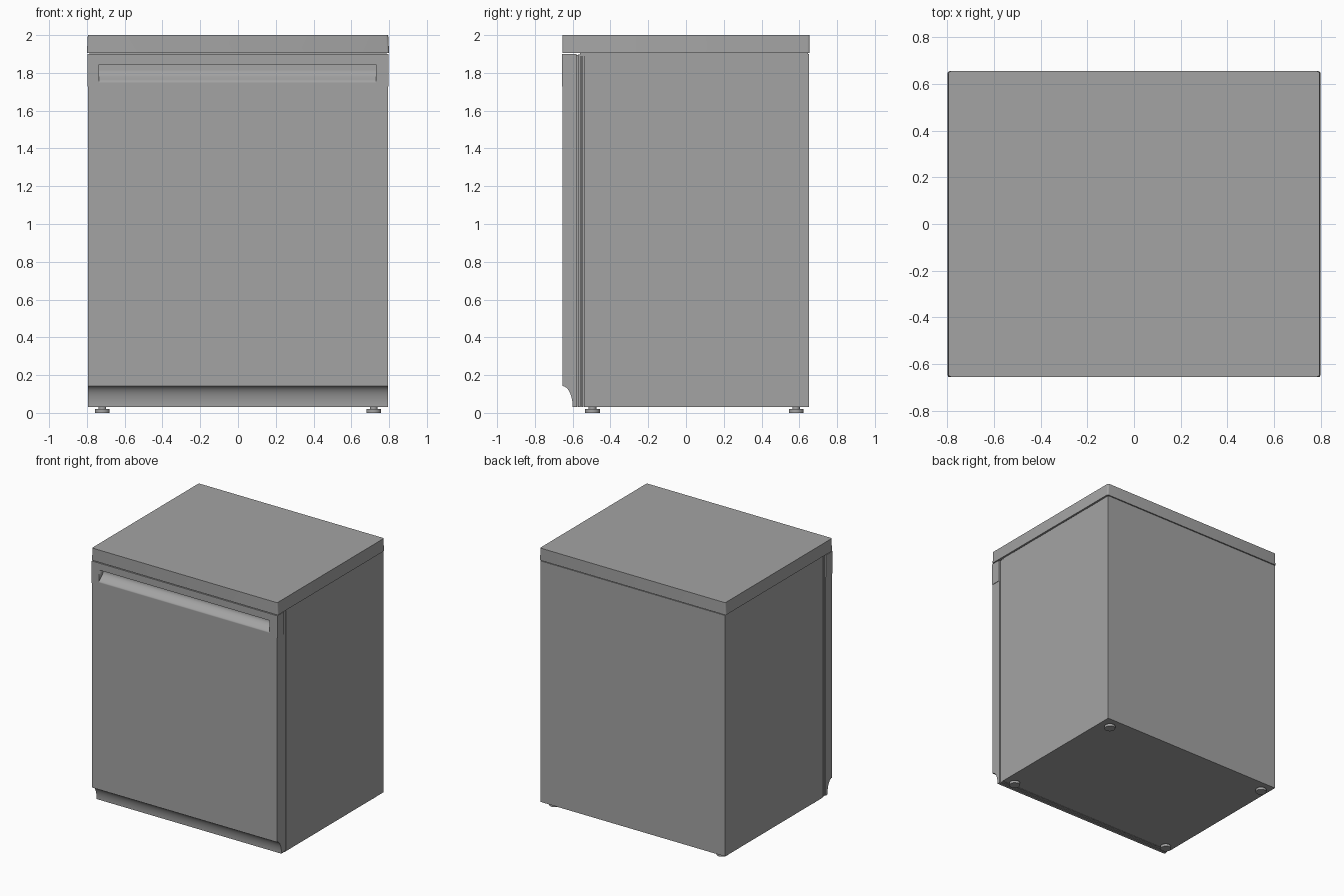
import bpy, bmesh, math

if "Cube" in bpy.data.objects:
    bpy.data.objects.remove(bpy.data.objects["Cube"])

# Dark grey painted finish shared by all parts
grey = bpy.data.materials.new("dark_grey")
grey.diffuse_color = (0.37, 0.37, 0.37, 1)
grey.use_nodes = True
grey.node_tree.nodes["Principled BSDF"].inputs["Base Color"].default_value = grey.diffuse_color


def finish(bm, name):
    bmesh.ops.recalc_face_normals(bm, faces=bm.faces)
    mesh = bpy.data.meshes.new(name)
    bm.to_mesh(mesh)
    bm.free()
    mesh.materials.append(grey)
    ob = bpy.data.objects.new(name, mesh)
    bpy.context.collection.objects.link(ob)
    bpy.ops.object.select_all(action='DESELECT')
    bpy.context.view_layer.objects.active = ob
    ob.select_set(True)
    bpy.ops.object.shade_smooth_by_angle(angle=math.radians(35))
    return ob


def prism(name, profile, x0, x1):
    """Extrude a (y, z) profile along x."""
    bm = bmesh.new()
    face = bm.faces.new([bm.verts.new((x0, y, z)) for y, z in profile])
    ext = bmesh.ops.extrude_face_region(bm, geom=[face])
    for v in ext["geom"]:
        if isinstance(v, bmesh.types.BMVert):
            v.co.x = x1
    return finish(bm, name)


def box(name, half_x, y0, y1, z0, z1):
    return prism(name, [(y0, z0), (y1, z0), (y1, z1), (y0, z1)], -half_x, half_x)


def disc(bm, x, y, z0, z1, r):
    ret = bmesh.ops.create_cone(bm, cap_ends=True, segments=32, radius1=r, radius2=r, depth=z1 - z0)
    bmesh.ops.translate(bm, verts=ret["verts"], vec=(x, y, (z0 + z1) / 2))


# Cabinet, and a spacer in the shadow gap under the worktop
box("cabinet", 0.792, -0.54, 0.652, 0.03, 1.899)
box("worktop_spacer", 0.785, -0.56, 0.645, 1.89, 1.91)

# Worktop, slightly narrower at the top, with rounded corners
bm = bmesh.new()
bmesh.ops.create_cube(bm, size=1)
for v in bm.verts:
    top = v.co.z > 0
    v.co.x *= 2 * (0.795 if top else 0.80)
    v.co.y *= 2 * 0.655
    v.co.z = 2.0 if top else 1.905
upright = [e for e in bm.edges if abs(e.verts[0].co.z - e.verts[1].co.z) > 0.05]
bmesh.ops.bevel(bm, geom=upright, offset=0.012, segments=4, affect='EDGES', profile=0.5)
finish(bm, "worktop")

# Layered frame and seal between door and cabinet
box("cabinet_front_frame", 0.788, -0.553, -0.545, 0.032, 1.897)
box("door_seal", 0.778, -0.582, -0.535, 0.035, 1.895)
box("door_inner_frame", 0.788, -0.571, -0.558, 0.032, 1.897)

# Door front
box("door_panel", 0.793, -0.655, -0.578, 0.186, 1.73)

# Control panel with scooped handle recess
panel = box("control_panel", 0.797, -0.656, -0.58, 1.728, 1.899)
scoop = [(-0.70, 1.745), (-0.657, 1.745), (-0.653, 1.755), (-0.643, 1.766), (-0.625, 1.780),
         (-0.610, 1.795), (-0.602, 1.815), (-0.600, 1.845), (-0.70, 1.845)]
cutter = prism("handle_recess_cutter", scoop, -0.735, 0.73)
cutter.hide_render = True
cutter.hide_viewport = True
cut = panel.modifiers.new("handle_recess", 'BOOLEAN')
cut.object, cut.operation, cut.solver = cutter, 'DIFFERENCE', 'EXACT'
weighted = panel.modifiers.new("flat_front_shading", 'WEIGHTED_NORMAL')
weighted.keep_sharp = True
weighted.weight = 100

# Kick plate with concave lower curve
curve = [(-0.655 + 0.055 * math.sin(a), 0.032 + 0.11 * math.cos(a))
         for a in [i * math.pi / 2 / 12 for i in range(13)]]
prism("kick_plate", [(-0.578, 0.032), (-0.578, 0.186), (-0.655, 0.186)] + curve, -0.793, 0.793)

# Adjustable feet
for sx, side in ((-1, "left"), (1, "right")):
    for y, end in ((-0.495, "front"), (0.583, "back")):
        bm = bmesh.new()
        disc(bm, sx * 0.718, y, 0.0, 0.02, 0.039)
        disc(bm, sx * 0.718, y, 0.018, 0.035, 0.02)
        finish(bm, f"{end}_{side}_foot")
